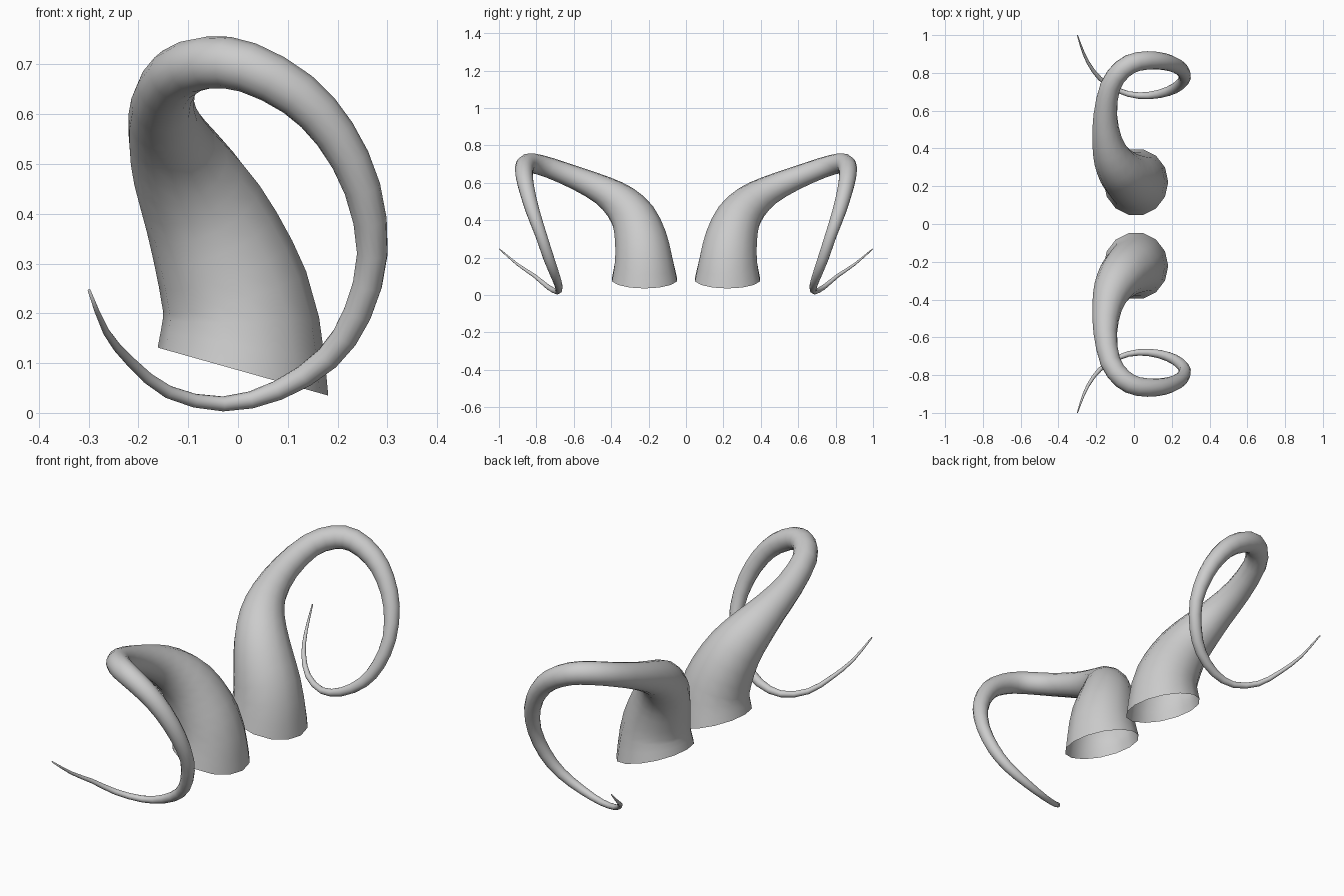
import bpy, bmesh, math
from mathutils import Vector

if "Cube" in bpy.data.objects:
    bpy.data.objects.remove(bpy.data.objects["Cube"])

SIDES = 14
# horn centreline: x, y, z, radius (root to tip)
PATH = [
    (0.01, 0.222, 0.083, 0.178), (0.006, 0.226, 0.19, 0.157),
    (-0.025, 0.242, 0.30, 0.142), (-0.07, 0.28, 0.41, 0.123),
    (-0.115, 0.35, 0.495, 0.101), (-0.143, 0.445, 0.56, 0.079),
    (-0.152, 0.58, 0.622, 0.063), (-0.125, 0.73, 0.68, 0.055),
    (-0.06, 0.82, 0.704, 0.053), (0.02, 0.86, 0.694, 0.051),
    (0.12, 0.865, 0.64, 0.047), (0.195, 0.85, 0.56, 0.042),
    (0.25, 0.82, 0.45, 0.037), (0.27, 0.775, 0.32, 0.031),
    (0.24, 0.735, 0.20, 0.029), (0.18, 0.702, 0.11, 0.025),
    (0.08, 0.68, 0.045, 0.020), (-0.03, 0.688, 0.018, 0.015),
    (-0.14, 0.737, 0.042, 0.013), (-0.215, 0.81, 0.102, 0.010),
    (-0.265, 0.90, 0.163, 0.007), (-0.299, 0.998, 0.246, 0.003),
]


def smooth_path(points, steps=2):
    """Catmull-Rom refinement of the centreline and radius."""
    p = [Vector(q) for q in points]
    p = [2 * p[0] - p[1]] + p + [2 * p[-1] - p[-2]]
    out = []
    for i in range(1, len(p) - 2):
        a, b, c, d = p[i - 1:i + 3]
        for s in range(steps):
            t = s / steps
            out.append(0.5 * (2 * b + (c - a) * t + (2 * a - 5 * b + 4 * c - d) * t * t
                              + (3 * b - a - 3 * c + d) * t ** 3))
    return out + [p[-2]]


def build_horn(name):
    pts = smooth_path(PATH)
    bm = bmesh.new()
    rings = []
    side = Vector((1, 0, 0))
    for i, p in enumerate(pts):
        tan = (pts[min(i + 1, len(pts) - 1)] - pts[max(i - 1, 0)]).to_3d().normalized()
        # slanted cut at the root, easing into the sweep
        tan = tan.lerp(Vector((0.27, 0, 0.96)), max(0, 1 - i / 3)).normalized()
        side = (side - tan * side.dot(tan)).normalized()
        up = tan.cross(side)
        rings.append([bm.verts.new(p.to_3d() + p.w * (side * math.cos(a) + up * math.sin(a)))
                      for a in (2 * math.pi * k / SIDES for k in range(SIDES))])
    for r0, r1 in zip(rings, rings[1:]):
        for k in range(SIDES):
            n = (k + 1) % SIDES
            bm.faces.new((r0[k], r0[n], r1[n], r1[k]))
    bm.faces.new(rings[-1])  # tip; the root stays open
    for f in bm.faces:
        f.smooth = True
    mesh = bpy.data.meshes.new(name)
    bm.to_mesh(mesh)
    bm.free()
    obj = bpy.data.objects.new(name, mesh)
    bpy.context.collection.objects.link(obj)
    return obj


# pair of curled horns mirrored front to back
horns = build_horn("curled_horns")
mirror = horns.modifiers.new("mirror", 'MIRROR')
mirror.use_axis = (False, True, False)
mirror.use_mirror_merge = False
